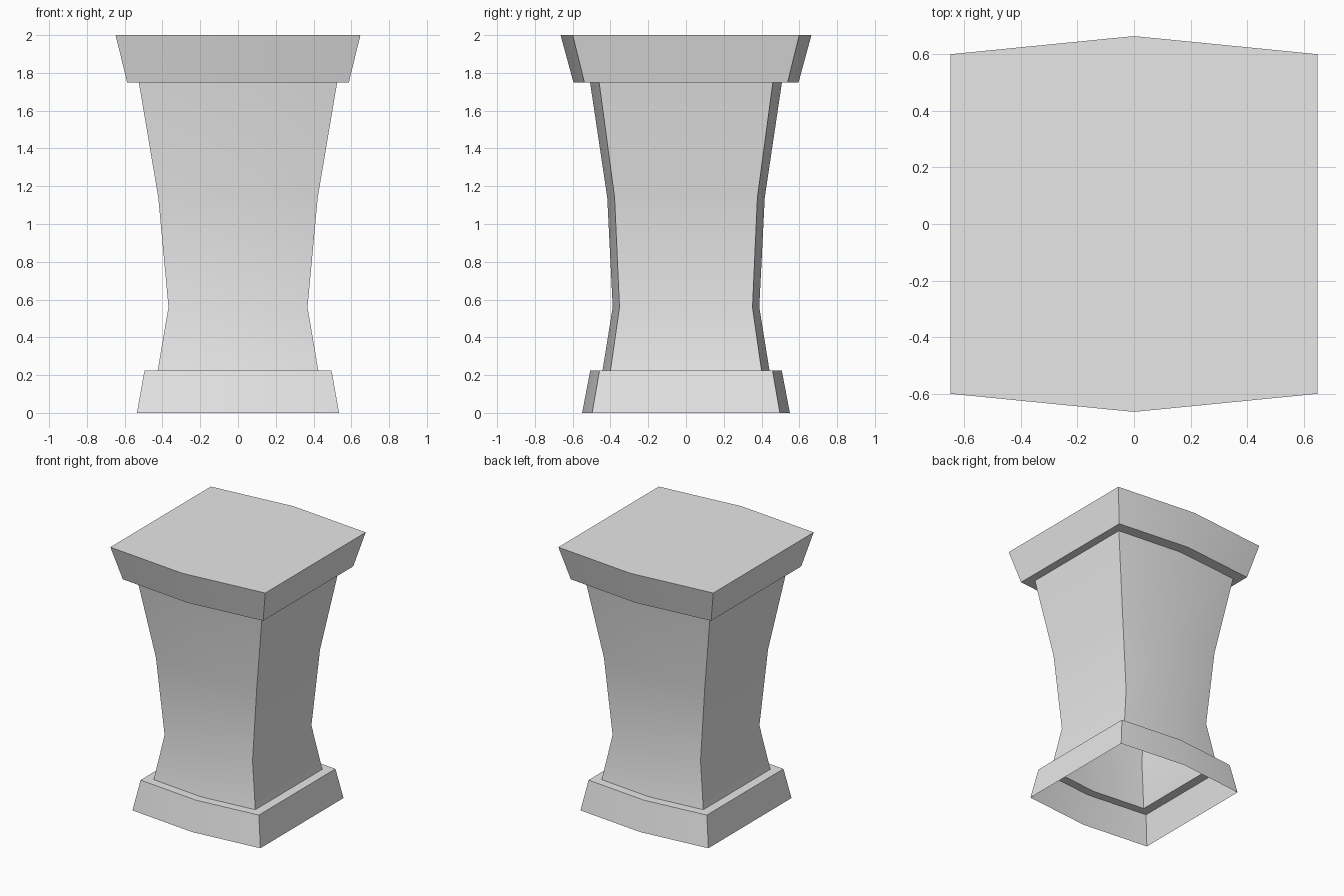
import bpy
import bmesh
import math

cube = bpy.data.objects.get("Cube")
if cube:
    bpy.data.objects.remove(cube, do_unlink=True)

# Single stone colour
stone = bpy.data.materials.new("light_grey_stone")
stone.use_nodes = True
colour = (0.8, 0.8, 0.8, 1)
stone.diffuse_color = colour
stone.node_tree.nodes["Principled BSDF"].inputs["Base Color"].default_value = colour


def loft(name, rings, top=False):
    """Loft six-sided rings (half width, corner depth, middle depth, height)."""
    bm = bmesh.new()
    loops = []
    for w, c, m, z in rings:
        outline = [(w, -c), (w, c), (0, m), (-w, c), (-w, -c), (0, -m)]
        loops.append([bm.verts.new((x, y, z)) for x, y in outline])
    for low, high in zip(loops, loops[1:]):
        for i in range(len(low)):
            j = (i + 1) % len(low)
            bm.faces.new((low[i], low[j], high[j], high[i]))
    if top:
        bm.faces.new(loops[-1])
    mesh = bpy.data.meshes.new(name)
    bm.to_mesh(mesh)
    bm.free()
    mesh.materials.append(stone)
    obj = bpy.data.objects.new(name, mesh)
    bpy.context.collection.objects.link(obj)
    bpy.ops.object.select_all(action="DESELECT")
    obj.select_set(True)
    bpy.context.view_layer.objects.active = obj
    bpy.ops.object.shade_smooth_by_angle(angle=math.radians(30))
    return obj


# Rings where the shaft meets the base and the cap
foot = (0.425, 0.40, 0.442, 0.225)
neck = (0.525, 0.46, 0.508, 1.75)

# Hollow base with its upper ledge, open underneath
loft("base", [(0.535, 0.497, 0.55, 0), (0.495, 0.458, 0.507, 0.225), foot])

# Waisted shaft
loft("shaft", [foot, (0.368, 0.352, 0.388, 0.56), (0.422, 0.378, 0.417, 1.14), neck])

# Flared cap with its lower ledge and flat top
loft("cap", [neck, (0.587, 0.538, 0.596, 1.75), (0.648, 0.60, 0.664, 2)], top=True)
